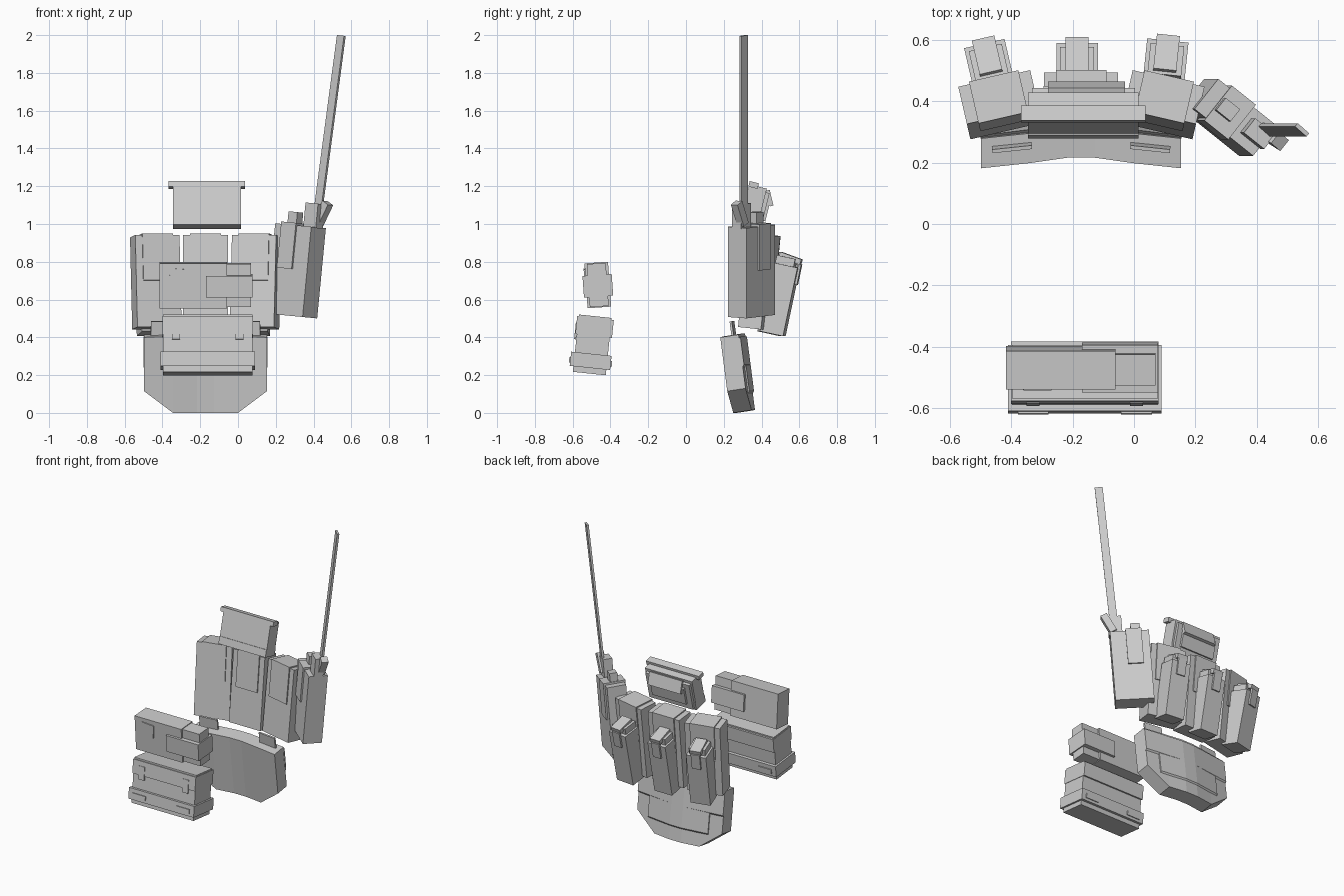
import bpy, bmesh, math
from mathutils import Matrix, Euler, Vector

if "Cube" in bpy.data.objects:
    bpy.data.objects.remove(bpy.data.objects["Cube"])

MID = -0.172   # symmetry line of the back gear

grey = bpy.data.materials.new("plain grey")
grey.diffuse_color = (0.6, 0.6, 0.6, 1)
grey.use_nodes = True
grey.node_tree.nodes["Principled BSDF"].inputs["Base Color"].default_value = grey.diffuse_color


def finish(name, bm):
    bmesh.ops.recalc_face_normals(bm, faces=bm.faces)
    me = bpy.data.meshes.new(name)
    bm.to_mesh(me)
    bm.free()
    me.materials.append(grey)
    ob = bpy.data.objects.new(name, me)
    bpy.context.collection.objects.link(ob)
    return ob


def frame(loc, rx=0, ry=0, rz=0):
    """Local frame: tilt about x / y, then yaw about z."""
    rx, ry, rz = (math.radians(a) for a in (rx, ry, rz))
    return (Matrix.Translation(loc) @ Matrix.Rotation(ry, 4, 'Y')
            @ Matrix.Rotation(rz, 4, 'Z') @ Matrix.Rotation(rx, 4, 'X'))


def box(name, f, size, at=(0, 0, 0), rot=(0, 0, 0)):
    """Box of given size placed inside frame f."""
    bm = bmesh.new()
    bmesh.ops.create_cube(bm, size=1)
    e = Euler([math.radians(a) for a in rot]).to_matrix().to_4x4()
    bm.transform(f @ Matrix.Translation(at) @ e @ Matrix.Diagonal((*size, 1)))
    return finish(name, bm)


def shell(name, stations, y0, thick, slope):
    """Curved padded plate lofted over stations (x, z low, z high, y offset)."""
    bm = bmesh.new()
    rings = []
    for x, lo, hi, off in stations:
        ring = []
        for z, back in ((lo, 0), (hi, 0), (hi, 1), (lo, 1)):
            y = y0 + off + (0.41 - z) * slope + back * thick
            ring.append(bm.verts.new((MID + x, y, z + back * 0.015)))
        rings.append(ring)
    for a, b in zip(rings, rings[1:]):
        for i in range(4):
            j = (i + 1) % 4
            bm.faces.new((a[i], a[j], b[j], b[i]))
    bm.faces.new(rings[0])
    bm.faces.new(rings[-1])
    return finish(name, bm)


# ---- front lower pouch: body, lid, wide band, buckles
f = frame((-0.16, -0.496, 0.36), rx=-6)
box("front_lower_pouch", f, (0.475, 0.175, 0.305))
box("front_lower_lid", f, (0.48, 0.195, 0.095), (0, 0.002, 0.095))
box("front_lower_band", f, (0.5, 0.215, 0.075), (0, 0, -0.085))
for s in (-1, 1):
    box("front_buckle", f, (0.042, 0.01, 0.09), (s * 0.168, -0.094, 0.065))
    box("band_tab", f, (0.1, 0.228, 0.03), (s * 0.168, 0, -0.09))

# ---- front upper pouch
f = frame((-0.17, -0.467, 0.677), rx=4)
box("front_upper_pouch", f, (0.357, 0.125, 0.238), (-0.068, 0, 0))
box("front_upper_side", f, (0.13, 0.1, 0.228), (0.175, 0, 0))
box("front_upper_wrap", f, (0.247, 0.155, 0.115), (0.124, 0, -0.004))
box("front_upper_patch", f, (0.09, 0.01, 0.09), (-0.147, -0.064, 0.045), (0, 4, 0))

# ---- lower back pad, bent around the back with chamfered bottom corners
shell("back_pad",
      [(-0.325, 0.115, 0.40, -0.035), (-0.172, 0, 0.405, -0.018),
       (-0.045, 0, 0.405, 0), (0.045, 0, 0.405, 0),
       (0.172, 0, 0.405, -0.018), (0.325, 0.115, 0.40, -0.035)],
      0.215, 0.097, 0.13)
shell("back_pad_upper_panel",
      [(-0.327, 0.24, 0.39, -0.035), (-0.045, 0.24, 0.39, 0),
       (0.045, 0.24, 0.39, 0), (0.327, 0.24, 0.39, -0.035)],
      0.31, 0.01, 0.13)
shell("back_pad_lower_panel",
      [(-0.23, 0.1, 0.24, -0.025), (-0.045, 0.1, 0.24, 0),
       (0.045, 0.1, 0.24, 0), (0.23, 0.1, 0.24, -0.025)],
      0.31, 0.01, 0.13)
for s in (-1, 1):
    box("pad_loop", frame((MID + s * 0.225, 0.25, 0.435), rx=8, rz=-s * 6),
        (0.13, 0.012, 0.1))

# ---- three tall back pouches with straps over the top
for name, x, y, yaw in (("left", -0.435, 0.388, 13), ("middle", MID, 0.405, 0),
                        ("right", 0.093, 0.388, -13)):
    f = frame((x, y, 0.692), rx=-6, rz=yaw)
    box(name + "_back_pouch", f, (0.24, 0.125, 0.49))
    box(name + "_pouch_strap", f, (0.165, 0.14, 0.25), (0, 0, 0.128))

# ---- three small canister pouches behind them
for name, x, y, yaw in (("left", -0.465, 0.492, 13), ("middle", -0.185, 0.492, 0),
                        ("right", 0.1, 0.5, -6)):
    f = frame((x, y, 0.61), rx=-12, rz=yaw)
    box(name + "_canister", f, (0.135, 0.125, 0.37), (0, 0, -0.01))
    box(name + "_canister_neck", f, (0.11, 0.1, 0.045), (0, -0.01, 0.195))
    box(name + "_canister_flap", f, (0.075, 0.12, 0.03), (0, 0.01, 0.215), (-8, 0, 0))
    box(name + "_canister_tab", f, (0.06, 0.015, 0.11), (0, 0.067, 0.14))

# ---- top pack
f = frame((-0.165, 0.355, 1.092), rx=-14)
box("top_pack", f, (0.36, 0.095, 0.22))
box("top_pack_base", f, (0.36, 0.105, 0.05), (0, 0, -0.085))
box("top_pack_lid", f, (0.404, 0.05, 0.03), (0, -0.025, 0.112))
box("top_pack_back_panel", f, (0.335, 0.025, 0.19), (0, 0.055, -0.005))
box("top_pack_inner_panel", f, (0.26, 0.02, 0.12), (0, 0.072, 0))
box("top_pack_flap", f, (0.25, 0.02, 0.085), (0.01, 0.075, 0.065), (28, 0, 0))

# ---- radio pouch on the right side, leaning outwards
f = frame((0.308, 0.347, 0.752), ry=5.5, rz=-38.5)
box("radio_pouch", f, (0.245, 0.125, 0.48))
box("radio_strap", f, (0.1, 0.145, 0.245), (-0.025, 0, 0.13))
box("radio_knob", f, (0.06, 0.05, 0.07), (-0.04, 0, 0.275))
box("antenna_socket", f, (0.085, 0.06, 0.13), (0.085, 0.0, 0.3))
box("antenna_fork", f, (0.045, 0.045, 0.13), (0.125, 0.02, 0.315), (0, 25, 0))

# ---- antenna blade
base, tip = Vector((0.425, 0.306, 1.08)), Vector((0.547, 0.306, 1.998))
lean = math.degrees(math.atan2(tip.x - base.x, tip.z - base.z))
box("antenna", frame((base + tip) / 2, ry=lean, rz=-41),
    (0.05, 0.014, (tip - base).length))
